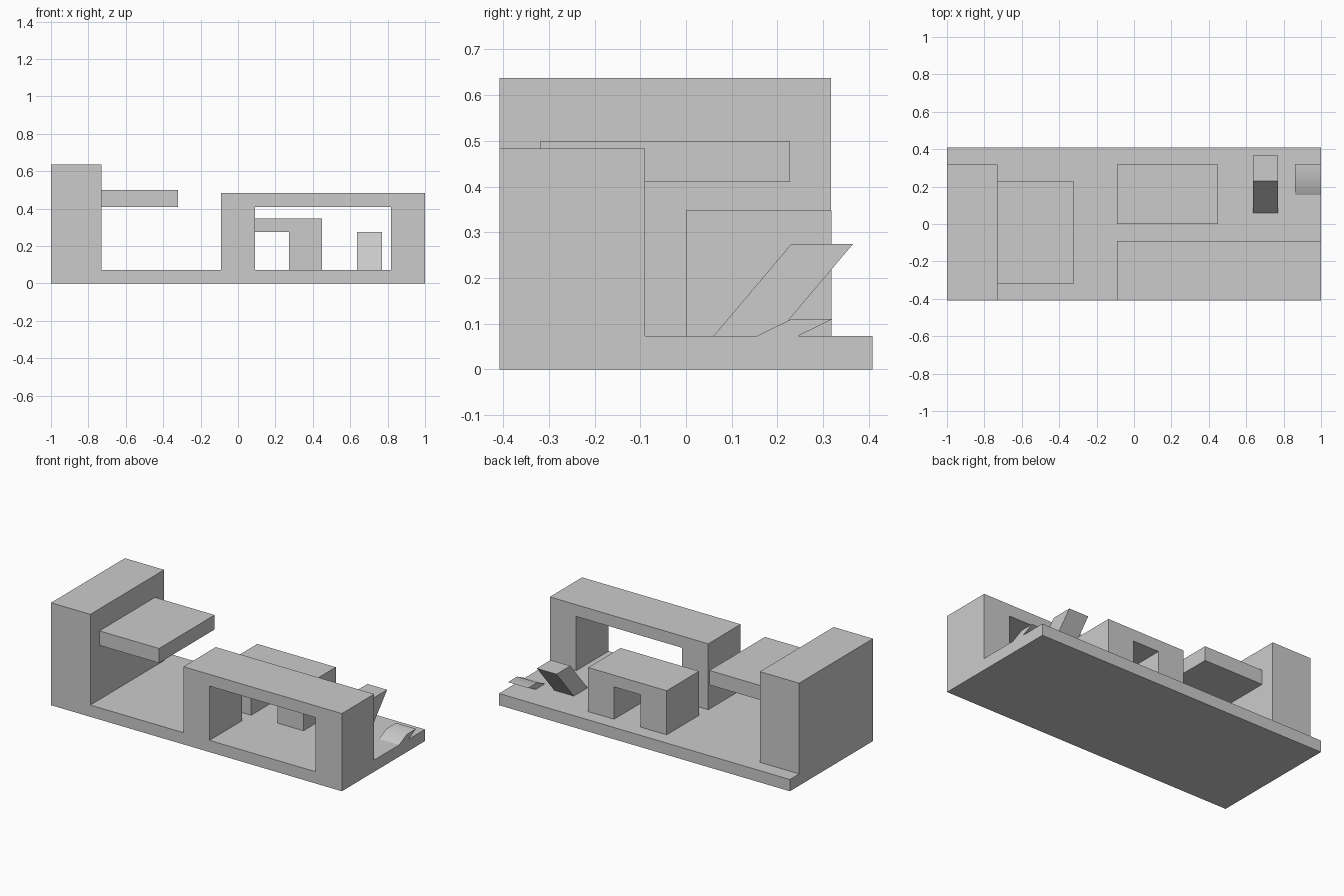
import bpy
import bmesh
import math

if "Cube" in bpy.data.objects:
    bpy.data.objects.remove(bpy.data.objects["Cube"], do_unlink=True)

# One plain grey for the whole model
grey = bpy.data.materials.new("plain_grey")
grey.use_nodes = True
colour = (0.6, 0.6, 0.6, 1)
grey.diffuse_color = colour
grey.node_tree.nodes["Principled BSDF"].inputs["Base Color"].default_value = colour


def prism(name, profile, start, end, axis):
    """Extrude a 2D profile; axis 'y' takes (x, z) points, axis 'x' takes (y, z)."""
    def place(p, d):
        return (p[0], d, p[1]) if axis == "y" else (d, p[0], p[1])

    bm = bmesh.new()
    near = [bm.verts.new(place(p, start)) for p in profile]
    far = [bm.verts.new(place(p, end)) for p in profile]
    bm.faces.new(near)
    bm.faces.new(far)
    for i in range(len(profile)):
        j = (i + 1) % len(profile)
        bm.faces.new((near[i], near[j], far[j], far[i]))
    bmesh.ops.recalc_face_normals(bm, faces=bm.faces)
    mesh = bpy.data.meshes.new(name)
    bm.to_mesh(mesh)
    bm.free()
    mesh.materials.append(grey)
    obj = bpy.data.objects.new(name, mesh)
    bpy.context.collection.objects.link(obj)
    return obj


def block(name, x0, x1, y0, y1, z0, z1):
    return prism(name, [(x0, z0), (x1, z0), (x1, z1), (x0, z1)], y0, y1, "y")


def arch(name, x0, x1, in0, in1, y0, y1, under, top):
    """Two legs and a lintel in one profile, standing on the base."""
    return prism(name, [(x0, FLOOR), (in0, FLOOR), (in0, under), (in1, under),
                        (in1, FLOOR), (x1, FLOOR), (x1, top), (x0, top)], y0, y1, "y")


def leaning(name, x0, x1, foot, lean, depth, top):
    """Parallelogram block that leans towards the back."""
    return prism(name, [(foot, FLOOR), (foot + depth, FLOOR),
                        (foot + depth + lean, top), (foot + lean, top)], x0, x1, "x")


FLOOR = 0.073
FRONT = -0.408

# Base slab, tower and its cantilevered shelf
block("base_slab", -1, 1, FRONT, 0.408, 0, FLOOR)
block("tower", -1, -0.73, FRONT, 0.317, FLOOR, 0.637)
block("shelf", -0.73, -0.32, -0.318, 0.227, 0.41, 0.5)

# Large front arch and small rear arch
arch("front_arch", -0.09, 1, 0.09, 0.818, FRONT, -0.09, 0.41, 0.483)
arch("rear_arch", -0.09, 0.45, 0.09, 0.272, 0, 0.318, 0.274, 0.347)

# Leaning block and low overhanging ramp
leaning("leaning_block", 0.635, 0.77, 0.06, 0.17, 0.135, 0.274)
ramp = leaning("low_ramp", 0.862, 1, 0.155, 0.075, 0.09, 0.11)

# Soften only the shallow ridge of the ramp
bpy.ops.object.select_all(action="DESELECT")
ramp.select_set(True)
bpy.context.view_layer.objects.active = ramp
bpy.ops.object.shade_smooth_by_angle(angle=math.radians(30))
